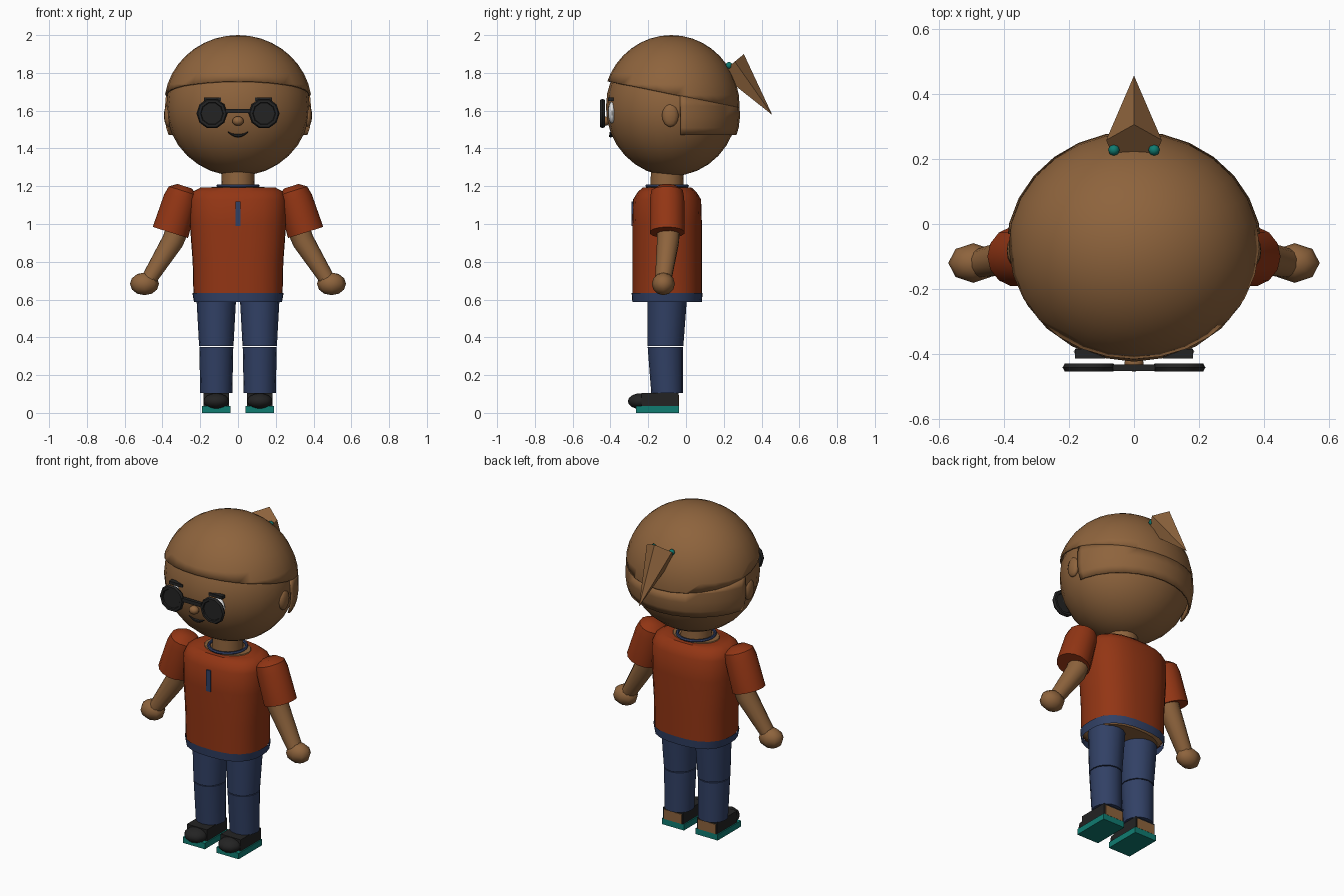
import bpy, bmesh
from math import sin, cos, pi, sqrt, radians
from mathutils import Vector, Matrix

cube = bpy.data.objects.get("Cube")
if cube:
    bpy.data.objects.remove(cube, do_unlink=True)


def material(name, r, g, b):
    m = bpy.data.materials.new(name)
    m.use_nodes = True
    m.diffuse_color = (r, g, b, 1)
    m.node_tree.nodes["Principled BSDF"].inputs["Base Color"].default_value = (r, g, b, 1)
    return m


brown = material("warm brown", 0.27, 0.126, 0.046)
orange = material("burnt orange", 0.29, 0.036, 0.007)
blue = material("denim blue", 0.031, 0.052, 0.13)
teal = material("teal", 0.005, 0.2, 0.165)
black = material("soft black", 0.017, 0.017, 0.017)
white = material("white", 0.75, 0.75, 0.75)


def finish(name, bm, mat, smooth=True, angle=40):
    bmesh.ops.recalc_face_normals(bm, faces=bm.faces)
    mesh = bpy.data.meshes.new(name)
    bm.to_mesh(mesh)
    bm.free()
    mesh.materials.append(mat)
    ob = bpy.data.objects.new(name, mesh)
    bpy.context.collection.objects.link(ob)
    if smooth:
        bpy.ops.object.select_all(action="DESELECT")
        ob.select_set(True)
        bpy.context.view_layer.objects.active = ob
        bpy.ops.object.shade_smooth_by_angle(angle=radians(angle))
    return ob


def loft(name, mat, rings, sides=16, axis=(0, 0, 1), power=2, caps=True, smooth=True):
    """Skin a row of rings (x, y, z, radius a, radius b) facing along an axis."""
    bm = bmesh.new()
    turn = Vector((0, 0, 1)).rotation_difference(Vector(axis))
    loops = []
    for x, y, z, ra, rb in rings:
        loop = []
        for i in range(sides):
            c, s = cos(2 * pi * i / sides), sin(2 * pi * i / sides)
            k = (abs(c) ** power + abs(s) ** power) ** (-1 / power)
            loop.append(bm.verts.new(Vector((x, y, z)) + turn @ Vector((ra * c * k, rb * s * k, 0))))
        loops.append(loop)
    for a, b in zip(loops, loops[1:]):
        for i in range(sides):
            j = (i + 1) % sides
            bm.faces.new((a[i], a[j], b[j], b[i]))
    if caps:
        bm.faces.new(loops[0])
        bm.faces.new(loops[-1])
    return finish(name, bm, mat, smooth)


def sphere_mesh(centre, radii, u=24, v=16):
    bm = bmesh.new()
    bmesh.ops.create_uvsphere(bm, u_segments=u, v_segments=v, radius=1)
    bm.transform(Matrix.Translation(centre) @ Matrix.Diagonal((*radii, 1)))
    return bm


def ball(name, mat, centre, radii, u=12, v=8):
    return finish(name, sphere_mesh(centre, radii, u, v), mat, angle=60)


def box(name, mat, lo, hi):
    bm = bmesh.new()
    bmesh.ops.create_cube(bm, size=1)
    lo, hi = Vector(lo), Vector(hi)
    bm.transform(Matrix.Translation((lo + hi) / 2) @ Matrix.Diagonal((*(hi - lo), 1)))
    return finish(name, bm, mat, smooth=False)


def ring(name, mat, centre, major, minor, sides, tube, axis):
    bm = bmesh.new()
    turn = Vector((0, 0, 1)).rotation_difference(Vector(axis))
    grid = []
    for i in range(sides):
        a = 2 * pi * i / sides
        row = []
        for j in range(tube):
            b = 2 * pi * j / tube
            r = major + minor * cos(b)
            row.append(bm.verts.new(Vector(centre) + turn @ Vector((r * cos(a), r * sin(a), minor * sin(b)))))
        grid.append(row)
    for i in range(sides):
        p, q = grid[i], grid[(i + 1) % sides]
        for j in range(tube):
            k = (j + 1) % tube
            bm.faces.new((p[j], q[j], q[k], p[k]))
    return finish(name, bm, mat)


# Head and neck
HEAD_Y, HEAD_Z = -0.075, 1.62
ball("head", brown, (0, HEAD_Y, HEAD_Z), (0.38, 0.349, 0.366), 24, 16)
loft("neck", brown, [(0, -0.1, 1.15, 0.09, 0.09), (0, -0.1, 1.3, 0.085, 0.085)])


# Hair: slanted cap plus a straight back piece, both cut from one ellipsoid
def hair(name, cuts):
    bm = sphere_mesh((0, -0.078, 1.625), (0.392, 0.362, 0.375), 28, 20)
    for point, normal in cuts:
        geom = bm.verts[:] + bm.edges[:] + bm.faces[:]
        bmesh.ops.bisect_plane(bm, geom=geom, plane_co=point, plane_no=normal, clear_inner=True)
    for v in bm.verts:
        if v.co.z < HEAD_Z:
            k = 1 + 0.05 * (HEAD_Z - v.co.z) / 0.15
            v.co.x *= k
            v.co.y = HEAD_Y + (v.co.y - HEAD_Y) * k
    ob = finish(name, bm, brown)
    shell = ob.modifiers.new("thickness", "SOLIDIFY")
    shell.thickness = 0.01
    shell.offset = -1


hairline, slant = (0, -0.42, 1.757), Vector((0, 0.2, 1))
hair("hair_cap", [(hairline, slant)])
hair("hair_back", [(hairline, -slant), ((0, -0.03, 0), (0, 1, 0)), ((0, 0, 1.47), (0, 0, 1))])

# Ponytail: five-sided cone with two beads
base, tip = Vector((0, 0.237, 1.842)), Vector((0, 0.457, 1.577))
axis = (tip - base).normalized()
up = Vector((0, -axis.z, axis.y))
bm = bmesh.new()
corners = []
for i in range(5):
    a = 2 * pi * i / 5
    corners.append(bm.verts.new(base + 0.09 * (up * cos(a) + Vector((sin(a), 0, 0)))))
end = bm.verts.new(tip)
bm.faces.new(corners)
for i in range(5):
    bm.faces.new((corners[i], corners[(i + 1) % 5], end))
finish("ponytail", bm, brown, smooth=False)

# Nose and mouth
ball("nose", brown, (0, -0.428, 1.545), (0.03, 0.027, 0.025))
smile = []
for i in range(7):
    x = -0.052 + i * 0.104 / 6
    z = 1.467 + 7 * x * x
    y = HEAD_Y - 0.349 * sqrt(1 - (x / 0.38) ** 2 - ((z - HEAD_Z) / 0.366) ** 2) - 0.006
    r = 0.003 + 0.007 * (1 - abs(i - 3) / 3)
    smile.append((x, y, z, r, r))
loft("mouth", black, smile, 6, (1, 0, 0))

# Shirt, collar, placket and waistband
shirt = [(0, -0.1, 0.63, 0.236, 0.184), (0, -0.1, 0.8, 0.24, 0.184), (0, -0.1, 1.0, 0.255, 0.184),
         (0, -0.1, 1.13, 0.255, 0.18), (0, -0.1, 1.17, 0.24, 0.155), (0, -0.1, 1.192, 0.2, 0.13)]
loft("shirt", orange, shirt, 24, power=2.6)
loft("neckline_skin", brown, [(0, -0.1, 1.18, 0.15, 0.11), (0, -0.1, 1.197, 0.14, 0.105)], 20)
ring("collar", blue, (0, -0.1, 1.202), 0.106, 0.009, 20, 6, (0, 0, 1))
box("placket", blue, (-0.014, -0.289, 0.99), (0.014, -0.28, 1.12))
loft("waistband", blue, [(0, -0.1, 0.588, 0.233, 0.184), (0, -0.1, 0.636, 0.242, 0.188)], 24, power=2.6, caps=False)
loft("hips", brown, [(0, -0.1, 0.6, 0.2, 0.15), (0, -0.1, 0.63, 0.23, 0.18)], 24, power=2.6)

# Glasses bridge
box("glasses_bridge", black, (-0.065, -0.452, 1.588), (0.065, -0.432, 1.61))

for s, side in ((1, "left_"), (-1, "right_")):
    # Face parts
    ball(side + "ear", brown, (s * 0.37, -0.083, 1.575), (0.022, 0.044, 0.061))
    ball(side + "eye", white, (s * 0.14, -0.393, 1.59), (0.046, 0.02, 0.057))
    box(side + "eyebrow", black, (s * 0.135 - 0.046, -0.414, 1.652), (s * 0.135 + 0.046, -0.385, 1.67))
    ring(side + "glasses_rim", black, (s * 0.138, -0.442, 1.585), 0.068, 0.014, 10, 6, (0, 1, 0))
    loft(side + "lens", black, [(s * 0.138, -0.448, 1.585, 0.062, 0.062),
                                (s * 0.138, -0.436, 1.585, 0.062, 0.062)], 12, (0, 1, 0))
    ball(side + "hair_bead", teal, (s * 0.062, 0.228, 1.84), (0.018, 0.018, 0.018), 8, 6)

    # Arm
    lean = (s * 0.3, 0, -0.95)
    loft(side + "sleeve", orange, [(s * 0.283, -0.1, 1.2, 0.04, 0.05), (s * 0.29, -0.1, 1.175, 0.08, 0.085),
                                   (s * 0.304, -0.1, 1.13, 0.091, 0.093),
                                   (s * 0.358, -0.1, 0.955, 0.098, 0.094)], 14, lean)
    loft(side + "arm", brown, [(s * 0.315, -0.095, 0.99, 0.064, 0.064), (s * 0.345, -0.095, 0.91, 0.06, 0.06),
                               (s * 0.47, -0.12, 0.71, 0.042, 0.045)], 12, (s * 0.5, -0.08, -0.86))
    ball(side + "hand", brown, (s * 0.495, -0.12, 0.683), (0.077, 0.061, 0.06), 8, 6)

    # Leg
    x = s * 0.115
    loft(side + "thigh", blue, [(x, -0.1, 0.61, 0.105, 0.105), (x, -0.109, 0.354, 0.091, 0.095)])
    loft(side + "shin", blue, [(x, -0.109, 0.349, 0.09, 0.094), (x, -0.1, 0.105, 0.085, 0.084)])

    # Shoe
    box(side + "sole", teal, (x - 0.075, -0.265, 0), (x + 0.075, -0.037, 0.036))
    box(side + "shoe", black, (x - 0.068, -0.235, 0.034), (x + 0.068, -0.04, 0.106))
    ball(side + "toe", black, (x, -0.24, 0.062), (0.07, 0.068, 0.042), 10, 8)
    box(side + "heel", brown, (x - 0.06, -0.041, 0.036), (x + 0.06, -0.036, 0.095))
